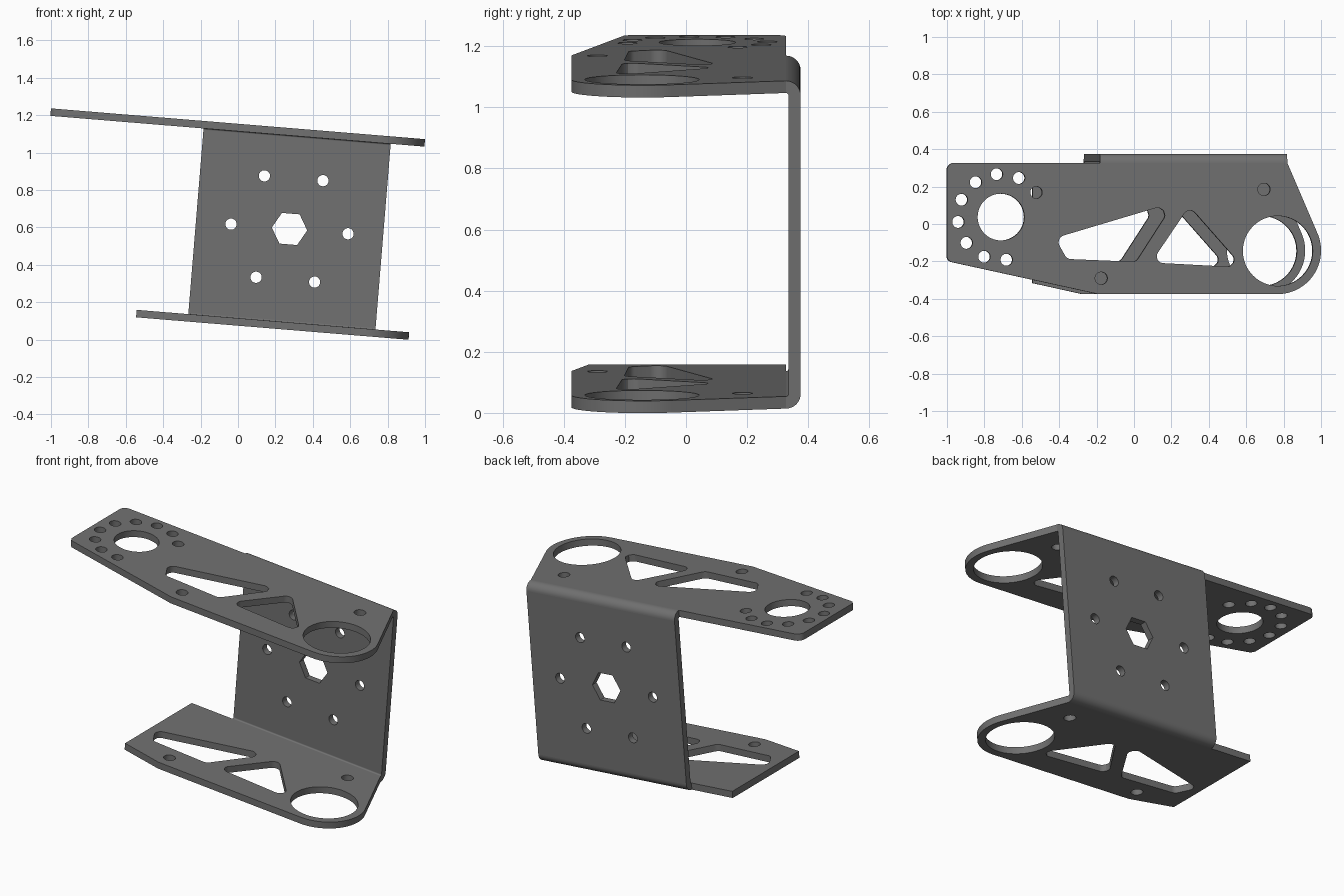
import bpy
from math import sin, cos, pi, radians, tan
from mathutils import Matrix, Vector

if "Cube" in bpy.data.objects:
    bpy.data.objects.remove(bpy.data.objects["Cube"])

TILT = Matrix.Rotation(radians(4.7), 4, 'Y')
T = 0.04                       # sheet thickness
W_LOW, W_HIGH = 0.094, 1.13    # mid heights of the two plates
BACK, R = 0.327, 0.048         # bend start and outer bend radius
U0, U1 = -0.276, 0.728         # web width

# Dark grey metal
metal = bpy.data.materials.new("dark_metal")
metal.diffuse_color = (0.165, 0.165, 0.165, 1)
metal.use_nodes = True
metal.node_tree.nodes["Principled BSDF"].inputs["Base Color"].default_value = metal.diffuse_color


def arc(cx, cy, r, a0, a1, n):
    return [(cx + r * cos(radians(a0 + (a1 - a0) * i / n)),
             cy + r * sin(radians(a0 + (a1 - a0) * i / n))) for i in range(n + 1)]


def circle(cx, cy, r, n=32):
    return arc(cx, cy, r, 0, 360, n)[:-1]


def rounded(points, r, n=6):
    """Polygon with filleted corners."""
    out = []
    for i, p in enumerate(points):
        p = Vector(p)
        a = (Vector(points[i - 1]) - p).normalized()
        b = (Vector(points[(i + 1) % len(points)]) - p).normalized()
        half = a.angle(b) / 2
        c = p + (a + b).normalized() * r / sin(half)
        s = p + a * r / tan(half) - c
        e = p + b * r / tan(half) - c
        for k in range(n + 1):
            v = s.lerp(e, k / n).normalized() * r + c
            out.append((v.x, v.y))
    return out


def sheet(name, loops, thickness, matrix):
    """Extruded flat sheet: first loop is the outline, the rest are holes."""
    cu = bpy.data.curves.new(name, 'CURVE')
    cu.dimensions, cu.fill_mode, cu.extrude = '2D', 'BOTH', thickness / 2
    for loop in loops:
        sp = cu.splines.new('POLY')
        sp.points.add(len(loop) - 1)
        for pt, (x, y) in zip(sp.points, loop):
            pt.co = (x, y, 0, 1)
        sp.use_cyclic_u = True
    ob = bpy.data.objects.new(name, cu)
    bpy.context.collection.objects.link(ob)
    bpy.ops.object.select_all(action='DESELECT')
    ob.select_set(True)
    bpy.context.view_layer.objects.active = ob
    bpy.ops.object.convert(target='MESH')
    ob = bpy.context.object
    ob.data.transform(TILT @ matrix)
    ob.data.materials.clear()
    ob.data.materials.append(metal)
    bpy.ops.object.mode_set(mode='EDIT')
    bpy.ops.mesh.select_all(action='SELECT')
    bpy.ops.mesh.remove_doubles(threshold=0.0001)
    bpy.ops.mesh.normals_make_consistent(inside=False)
    bpy.ops.object.mode_set(mode='OBJECT')
    bpy.ops.object.shade_smooth_by_angle(angle=radians(30))
    return ob


def to_local(loop):            # top-view x to distance along the sheet
    return [((x - 0.0942) / 0.9966, y) for x, y in loop]


# Shared right end of both plates: back corner, slanted edge, round nose
nose = [(U1, BACK)] + to_local(arc(0.767, -0.142, 0.233, 23.7, -90, 32))
holes = [circle(0.769, -0.144, 0.187, 64),
         rounded([(-0.422, -0.075), (-0.358, -0.187), (0.011, -0.202), (0.215, 0.115)], 0.038),
         rounded([(0.092, -0.206), (0.584, -0.232), (0.296, 0.0955)], 0.036),
         circle(0.695, 0.185, 0.033), circle(-0.175, -0.29, 0.033)]

# Pivot hole with its ring of small holes, only on the long plate
ring = [circle(-0.711, 0.037, 0.125, 48)]
for k in range(9):
    a = radians(35 + 30.3 * k)
    ring.append(circle(-0.711 + 0.23 * cos(a), 0.037 + 0.23 * sin(a), 0.032))

# Long upper plate
left = to_local([(-0.19, -0.375)] + arc(-0.965, -0.17, 0.035, 258, 180, 6)
                + arc(-0.96, BACK - 0.04, 0.04, 180, 90, 6))
sheet("upper_plate", [nose + left] + [to_local(h) for h in holes + ring], T,
      Matrix.Translation((0, 0, W_HIGH)))

# Shorter lower plate, cut off square on the left
left = to_local([(-0.19, -0.375)]) + [(-0.553, -0.316), (-0.553, BACK)]
sheet("lower_plate", [nose + left] + [to_local(h) for h in holes], T,
      Matrix.Translation((0, 0, W_LOW)))

# Upright web with hexagon and six bolt holes
lo, hi = W_LOW - T / 2 + R, W_HIGH + T / 2 - R
cu, cw = (U0 + U1) / 2, (W_LOW + W_HIGH) / 2
bolts = [circle(cu + 0.314 * cos(k * pi / 3), cw + 0.314 * sin(k * pi / 3), 0.03)
         for k in range(6)]
sheet("back_web", [[(U0, lo), (U1, lo), (U1, hi), (U0, hi)], circle(cu, cw, 0.095, 6)] + bolts,
      T, Matrix.Translation((0, BACK + R - T / 2, 0)) @ Matrix.Rotation(pi / 2, 4, 'X'))

# Rounded bends joining web and plates
side = Matrix(((0, 0, 1, cu), (1, 0, 0, 0), (0, 1, 0, 0), (0, 0, 0, 1)))
for name, w, end in (("upper_bend", hi, 90), ("lower_bend", lo, -90)):
    profile = arc(BACK, w, R, 0, end, 12) + arc(BACK, w, R - T, end, 0, 12)
    sheet(name, [profile], U1 - U0, side)
